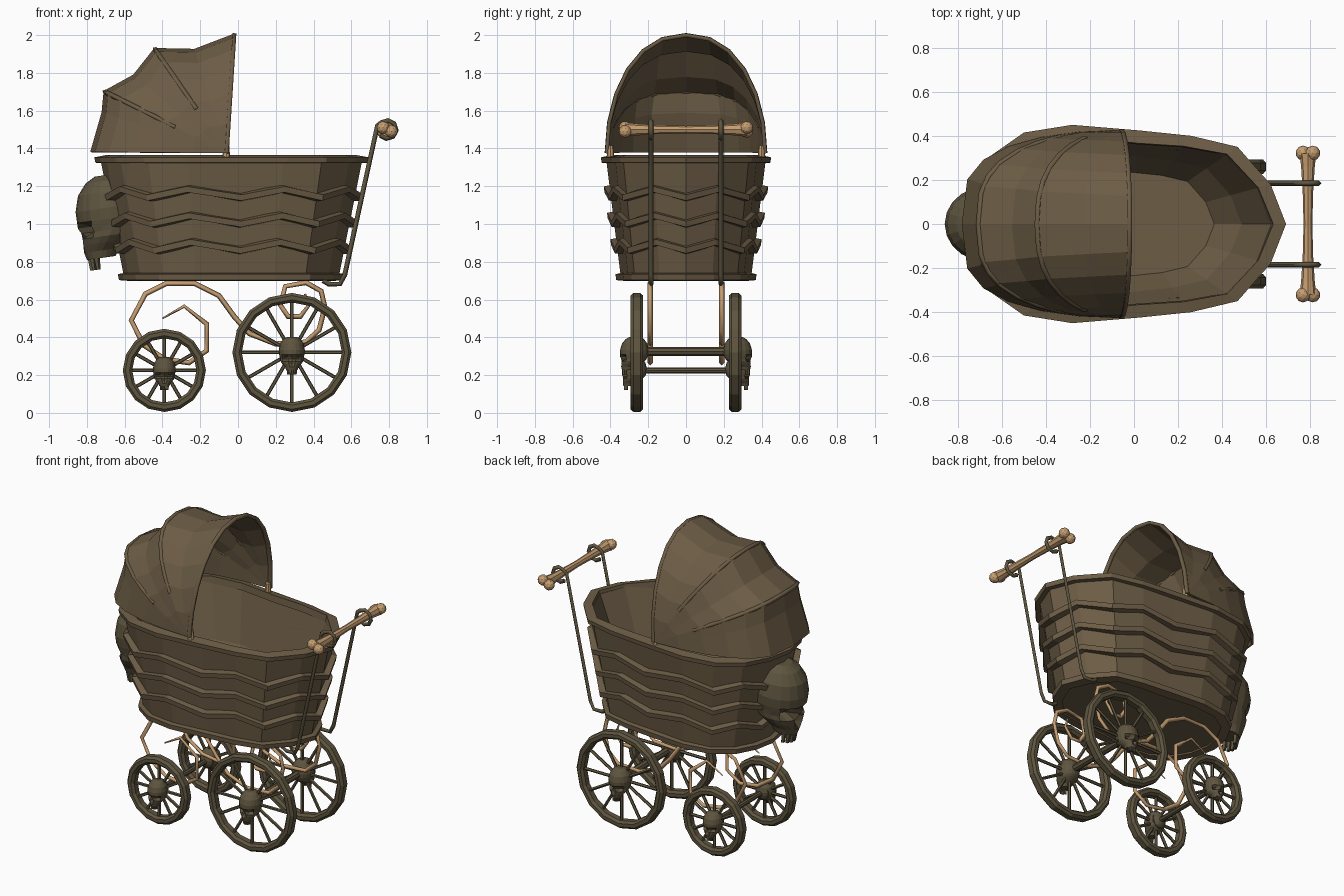
import bpy, bmesh, math
from math import sin, cos, pi
from mathutils import Matrix, Vector

if "Cube" in bpy.data.objects:
    bpy.data.objects.remove(bpy.data.objects["Cube"])


def material(name, col):
    m = bpy.data.materials.new(name)
    m.diffuse_color = (*col, 1)
    m.use_nodes = True
    m.node_tree.nodes["Principled BSDF"].inputs["Base Color"].default_value = m.diffuse_color
    return m


BROWN = material("dark leather brown", (0.150, 0.108, 0.060))
IRON = material("dark iron brown", (0.112, 0.090, 0.050))
TAN = material("bone tan", (0.56, 0.34, 0.165))


def finish(name, bm, mat, mx=None):
    bmesh.ops.remove_doubles(bm, verts=bm.verts, dist=1e-5)
    bmesh.ops.recalc_face_normals(bm, faces=bm.faces)
    if mx is not None:
        bm.transform(mx)
    me = bpy.data.meshes.new(name)
    bm.to_mesh(me)
    bm.free()
    me.materials.append(mat)
    ob = bpy.data.objects.new(name, me)
    bpy.context.collection.objects.link(ob)
    return ob


def loft(bm, loops, wrap=False, caps=True, closed=True):
    rows = [[bm.verts.new(p) for p in lp] for lp in loops]
    n = len(rows[0])
    pairs = list(zip(rows, rows[1:])) + ([(rows[-1], rows[0])] if wrap else [])
    for a, b in pairs:
        for i in range(n if closed else n - 1):
            j = (i + 1) % n
            bm.faces.new((a[i], a[j], b[j], b[i]))
    if caps and not wrap:
        bm.faces.new(rows[0])
        bm.faces.new(rows[-1])


def tube(name, pts, r, mat, taper=None):
    cu = bpy.data.curves.new(name, 'CURVE')
    cu.dimensions = '3D'
    cu.bevel_depth, cu.bevel_resolution, cu.use_fill_caps = r, 0, True
    sp = cu.splines.new('POLY')
    sp.points.add(len(pts) - 1)
    for i, p in enumerate(pts):
        sp.points[i].co = (*p, 1)
        sp.points[i].radius = taper[i] if taper else 1
    cu.materials.append(mat)
    ob = bpy.data.objects.new(name, cu)
    bpy.context.collection.objects.link(ob)
    bpy.ops.object.select_all(action='DESELECT')
    ob.select_set(True)
    bpy.context.view_layer.objects.active = ob
    bpy.ops.object.convert(target='MESH')
    return ob


# --- basket: egg-shaped outline that narrows towards the floor
HALF = [(.69, 0), (.62, .18), (.47, .35), (.26, .40), (.02, .425), (-.28, .45),
        (-.50, .415), (-.65, .31), (-.73, .16), (-.76, 0)]
EGG = HALF + [(x, -y) for x, y in HALF[-2:0:-1]]


def outline(z, off=0.0, k=1.0, zig=0.0):
    f = (0.82 + 0.18 * (z - .7) / .65) * k
    out = []
    for i, (x, y) in enumerate(EGG):
        v = Vector((x + .035, y))
        v = v * f + v.normalized() * off
        out.append((v.x - .035, v.y, z + (zig if i % 2 else -zig)))
    return out


bm = bmesh.new()
loft(bm, [outline(.71, -.03), outline(1.345, -.03), outline(1.345, 0, .91),
          outline(1.0, 0, .80), outline(.85, 0, .64)])
finish("basket", bm, BROWN)


def band(name, z, h, off, zig=0.0):
    bm = bmesh.new()
    loft(bm, [outline(z - h, -.06, 1, zig), outline(z - h * .8, off, 1, zig),
              outline(z + h * .5, off, 1, zig), outline(z + h, -.06, 1, zig)], wrap=True)
    finish(name, bm, BROWN)


band("top_rim", 1.342, .022, 0)
band("bottom_rim", .722, .024, 0)
for i, z in enumerate((1.165, 1.025, .885)):
    band(f"zigzag_band_{i + 1}", z, .024, .008, .022)

# --- folding hood: arcs fanned around the side pivots, sagging between ribs
PIVOT = Vector((-.06, 0, 1.375))
APEX = [(-.02, 2.0), (-.23, 1.92), (-.44, 1.925), (-.55, 1.785), (-.705, 1.70),
        (-.715, 1.59), (-.775, 1.38)]


def hood_arc(i, t0=0, t1=180, n=12):
    x, z = APEX[i]
    d = Vector((x, 0, z)) - PIVOT
    p = 0.9 - 0.35 * i / 6
    pts = []
    for j in range(n + 1):
        t = math.radians(t0 + (t1 - t0) * j / n)
        c = cos(t)
        v = PIVOT + d * max(sin(t), 0)
        v.y = math.copysign(.42 * abs(c) ** p, c) if abs(c) > 1e-6 else 0
        pts.append(v)
    return pts


bm = bmesh.new()
loft(bm, [hood_arc(i) for i in range(7)], caps=False, closed=False)
hood = finish("hood", bm, BROWN)
sol = hood.modifiers.new("thickness", 'SOLIDIFY')
sol.thickness, sol.offset = .015, 0
tube("hood_front_hoop", hood_arc(0), .014, BROWN)
for i in (2, 4):
    tube(f"hood_rib_{i // 2}", hood_arc(i, 25, 155), .014, BROWN)
for s in (-1, 1):
    bm = bmesh.new()
    bmesh.ops.create_cone(bm, cap_ends=True, segments=8, radius1=.02, radius2=.016, depth=.06)
    finish("hood_peg", bm, TAN, Matrix.Translation((-.062, s * .40, 1.385)))

# --- skull, unit height, facing -y: rows of (z, half width, front y, back y)
SKULL = [(.50, .12, -.10, .15), (.44, .23, -.21, .27), (.32, .31, -.31, .36),
         (.15, .345, -.36, .40), (.03, .335, -.36, .39), (-.03, .32, -.36, .37),
         (-.09, .31, -.33, .34), (-.15, .30, -.34, .28), (-.22, .25, -.34, .18),
         (-.30, .18, -.33, .06), (-.38, .15, -.31, 0)]


def skull(name, mx):
    bm = bmesh.new()
    loops = []
    for z, w, yf, yb in SKULL:
        lp = []
        for k in range(20):
            a = 2 * pi * k / 20
            x = w * sin(a)
            y = (yf + yb) / 2 - (yb - yf) / 2 * cos(a)
            if cos(a) > 0:
                if math.hypot(abs(x) - .145, z + .06) < .085:
                    y += .13          # eye sockets
                if abs(x) < .03 and -.24 < z < -.13:
                    y += .09          # nose
            lp.append((x, y, z))
        loops.append(lp)
    loft(bm, loops)
    for k in range(6):                # teeth
        a = math.radians(-65 + 26 * k)
        bmesh.ops.create_cone(bm, cap_ends=True, segments=5, radius1=.025, radius2=.035, depth=.14,
                              matrix=Matrix.Translation((.115 * sin(a), -.15 - .125 * cos(a), -.43)))
    finish(name, bm, IRON, mx)


skull("rear_skull", Matrix.Translation((-.675, 0, 1.015)) @ Matrix.Rotation(math.radians(-8), 4, 'Y')
      @ Matrix.Rotation(-pi / 2, 4, 'Z') @ Matrix.Scale(.49, 4))


# --- wheels with twelve spokes and a skull on each hub
def wheel(name, x, R, s, skull_size):
    mx = Matrix.Translation((x, s * .26, R + .005))
    bm = bmesh.new()
    prof = [(R, -.018), (R, .018), (R - .014, .033), (R - .036, .033),
            (R - .05, .018), (R - .05, -.018), (R - .036, -.033), (R - .014, -.033)]
    n = 16
    loft(bm, [[(r * cos(2 * pi * k / n), y, r * sin(2 * pi * k / n)) for r, y in prof]
              for k in range(n)], wrap=True)
    L = R - .04
    for k in range(12):
        bmesh.ops.create_cone(bm, cap_ends=True, segments=5, radius1=.010, radius2=.010, depth=L,
                              matrix=Matrix.Rotation(2 * pi * k / 12, 4, 'Y')
                              @ Matrix.Translation((0, 0, L / 2)))
    bmesh.ops.create_cone(bm, cap_ends=True, segments=10, radius1=.05, radius2=.05, depth=.06,
                          matrix=Matrix.Rotation(pi / 2, 4, 'X'))
    finish(name, bm, IRON, mx)
    skull(name + "_skull", Matrix.Translation((x, s * .277, R - .012))
          @ Matrix.Rotation(pi if s > 0 else 0, 4, 'Z') @ Matrix.Scale(skull_size, 4))


for s in (-1, 1):
    wheel("small_wheel", -.39, .22, s, .175)
    wheel("large_wheel", .285, .315, s, .20)
for name, x, z, r in (("small_axle", -.39, .225, .016), ("large_axle", .285, .325, .023)):
    bm = bmesh.new()
    bmesh.ops.create_cone(bm, cap_ends=True, segments=8, radius1=r, radius2=r, depth=.48)
    finish(name, bm, IRON, Matrix.Translation((x, 0, z)) @ Matrix.Rotation(pi / 2, 4, 'X'))

# --- scroll springs and handle rods, one per side
SPRING = [(-.40, .50), (-.285, .565), (-.165, .47), (-.165, .33), (-.26, .265), (-.39, .285),
          (-.50, .36), (-.565, .49), (-.49, .63), (-.38, .685), (-.23, .685), (-.10, .62),
          (-.02, .51), (.06, .42), (.20, .365), (.36, .375), (.43, .44), (.46, .56),
          (.44, .645), (.36, .69), (.25, .67), (.225, .57), (.265, .51), (.33, .51),
          (.375, .57), (.355, .63)]
ROD = [(.45, .70), (.48, .682), (.54, .682), (.565, .73), (.738, 1.52)]
ROD += [(.79 + .048 * cos(math.radians(a)), 1.50 + .048 * sin(math.radians(a)))
        for a in range(130, -181, -45)]
for s in (-1, 1):
    tube("scroll_spring", [(x, s * .19, z) for x, z in SPRING], .014, TAN,
         [.3, .7] + [1] * (len(SPRING) - 4) + [.7, .4])
    tube("handle_rod", [(x, s * .185, z) for x, z in ROD], .013, IRON)

# --- bone handle: waisted shaft with two knobs at each end
bm = bmesh.new()
loft(bm, [[(r * cos(pi * k / 4), y, r * sin(pi * k / 4)) for k in range(8)]
          for y, r in ((-.32, .038), (-.26, .031), (-.15, .024), (0, .020),
                       (.15, .024), (.26, .031), (.32, .038))])
for sy in (-1, 1):
    for sx in (-1, 1):
        bmesh.ops.create_icosphere(bm, subdivisions=2, radius=.034,
                                   matrix=Matrix.Translation((sx * .022, sy * .322, sx * sy * .010)))
finish("bone_handle", bm, TAN, Matrix.Translation((.79, 0, 1.50)))
